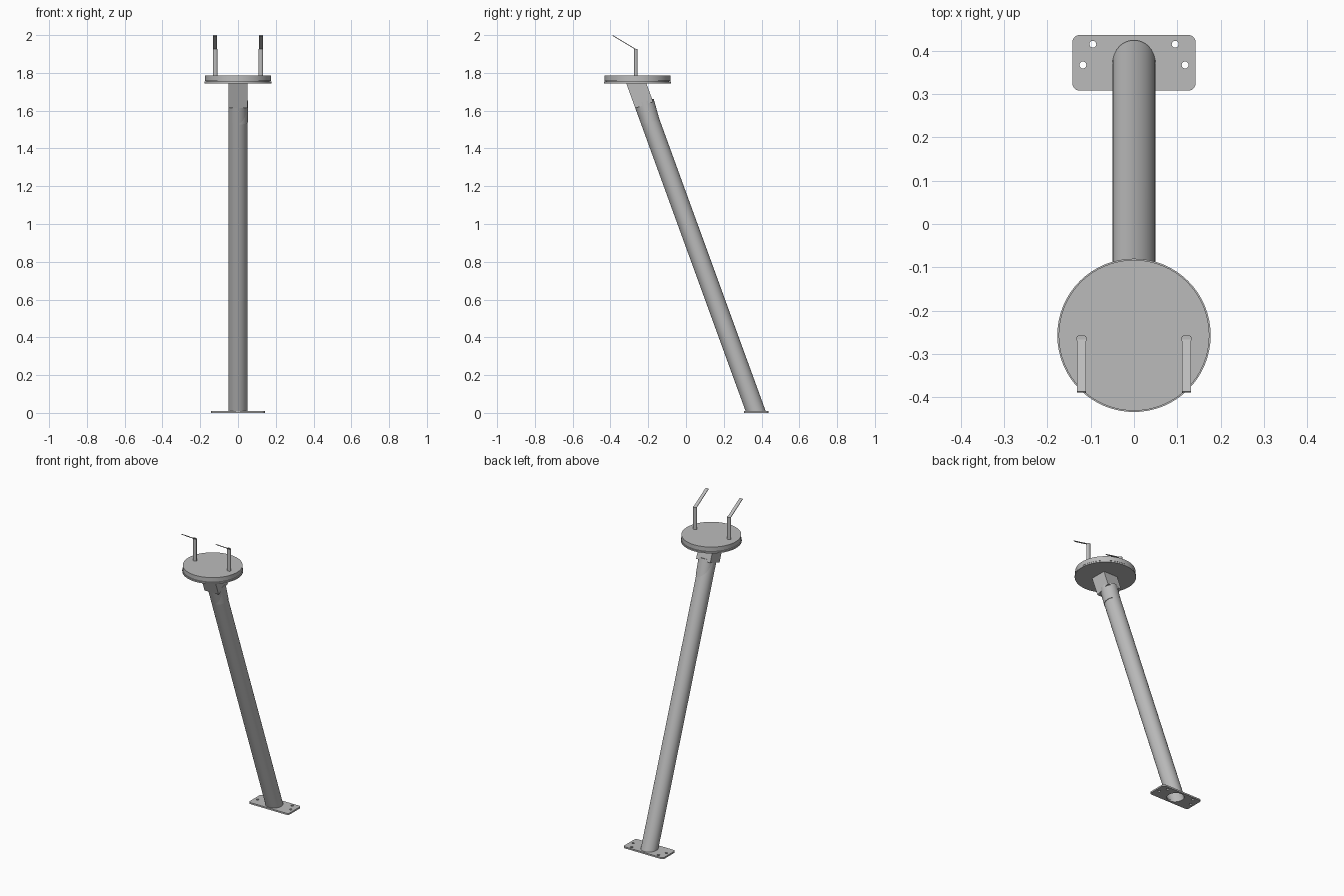
import bpy, bmesh, math
from mathutils import Matrix, Vector

cube = bpy.data.objects.get("Cube")
if cube:
    bpy.data.objects.remove(cube, do_unlink=True)

steel = bpy.data.materials.new("grey steel")
steel.use_nodes = True
colour = (0.5, 0.5, 0.5, 1)
steel.diffuse_color = colour
steel.node_tree.nodes["Principled BSDF"].inputs["Base Color"].default_value = colour

TILT = math.radians(20)
FOOT = Vector((0, 0.372, 0))
AXIS = Vector((0, -math.sin(TILT), math.cos(TILT)))
DISC_Y = -0.257
DISC_Z = 1.745


def finish(name, bm):
    mesh = bpy.data.meshes.new(name)
    bm.to_mesh(mesh)
    bm.free()
    mesh.materials.append(steel)
    obj = bpy.data.objects.new(name, mesh)
    bpy.context.collection.objects.link(obj)
    bpy.ops.object.select_all(action="DESELECT")
    obj.select_set(True)
    bpy.context.view_layer.objects.active = obj
    bpy.ops.object.shade_smooth_by_angle(angle=math.radians(35))
    return obj


def add_prism(bm, start, end, radius, sides=48, turn=0.0, caps=True):
    """Regular prism running between two points."""
    span = end - start
    rot = Matrix.Rotation(-math.atan2(span.y, span.z) , 4, "X")
    place = Matrix.Translation((start + end) / 2) @ rot @ Matrix.Rotation(turn, 4, "Z")
    bmesh.ops.create_cone(bm, cap_ends=caps, segments=sides, radius1=radius,
                          radius2=radius, depth=span.length, matrix=place)


def cut(bm, point, normal):
    """Keep the part behind the plane."""
    bmesh.ops.bisect_plane(bm, geom=bm.verts[:] + bm.edges[:] + bm.faces[:],
                           plane_co=point, plane_no=normal, clear_outer=True)


def along(z):
    """Point on the post axis at a height."""
    return FOOT + AXIS * (z / AXIS.z)


# Leaning post, open at the foot
bm = bmesh.new()
add_prism(bm, along(-0.1), along(1.64), 0.05, caps=False)
cut(bm, FOOT, Vector((0, 0, -1)))
finish("post", bm)

# Square socket, cut level under the disc
bm = bmesh.new()
add_prism(bm, along(1.63), along(1.9), 0.05 * math.sqrt(2), 4, math.pi / 4)
cut(bm, Vector((0, 0, DISC_Z)), Vector((0, 0, 1)))
finish("socket", bm)

# Short sleeve set slightly askew behind the joint
bm = bmesh.new()
offset = Vector((0.003, 0, 0))
add_prism(bm, along(1.54) + offset, along(1.65) + offset + Vector((0, 0.009, 0)), 0.05)
finish("sleeve", bm)

# Disc with a shallow groove between two rims
bm = bmesh.new()
for low, high, radius in ((0, 0.009, 0.177), (0.009, 0.012, 0.168),
                          (0.012, 0.04, 0.174)):
    add_prism(bm, Vector((0, DISC_Y, DISC_Z + low)),
              Vector((0, DISC_Y, DISC_Z + high)), radius, 64)
finish("disc", bm)

# Prongs: upright rod with a thin strip bent forward
for side, x in (("left", 0.121), ("right", -0.121)):
    bm = bmesh.new()
    add_prism(bm, Vector((0, 0, 1.78)), Vector((0, 0, 1.927)), 0.0125, 20)
    bmesh.ops.transform(bm, verts=bm.verts[:],
                        matrix=Matrix.Translation((x, -0.265, 0)) @ Matrix.Diagonal((1, 0.75, 1, 1)))
    finish(side + "_prong_rod", bm)

    bm = bmesh.new()
    back, front = Vector((x, -0.26, 1.921)), Vector((x, -0.388, 1.998))
    span = front - back
    pitch = Matrix.Rotation(math.atan2(-span.z, -span.y) + math.pi, 4, "X")
    pitch = Matrix.Rotation(math.atan2(span.z, span.y) - math.pi, 4, "X")
    bmesh.ops.create_cube(bm, size=1, matrix=Matrix.Translation((back + front) / 2) @ pitch
                          @ Matrix.Diagonal((0.021, span.length, 0.004, 1)))
    finish(side + "_prong_strip", bm)


# Foot plate with rounded corners, bolt holes and an opening under the post
def add_loop(curve, points):
    spline = curve.splines.new("POLY")
    spline.points.add(len(points) - 1)
    for p, (x, y) in zip(spline.points, points):
        p.co = (x, y, 0, 1)
    spline.use_cyclic_u = True


def ring(x, y, rx, ry, count, first=0.0, sweep=math.tau):
    return [(x + rx * math.cos(first + sweep * i / count),
             y + ry * math.sin(first + sweep * i / count)) for i in range(count)]


curve = bpy.data.curves.new("foot_outline", "CURVE")
curve.dimensions = "2D"
curve.fill_mode = "BOTH"
curve.extrude = 0.005
CORNER = 0.016
outline = []
for i, (sx, sy) in enumerate(((1, 1), (-1, 1), (-1, -1), (1, -1))):
    outline += ring(sx * (0.142 - CORNER), sy * (0.064 - CORNER), CORNER, CORNER,
                    9, i * math.pi / 2, math.pi / 2 * 9 / 8)
add_loop(curve, outline)
for sx in (1, -1):
    add_loop(curve, ring(sx * 0.095, 0.043, 0.008, 0.008, 20))
    add_loop(curve, ring(sx * 0.118, -0.005, 0.008, 0.008, 20))
add_loop(curve, ring(0, 0, 0.049, 0.049 / math.cos(TILT), 48))
helper = bpy.data.objects.new("foot_outline", curve)
bpy.context.collection.objects.link(helper)
bm = bmesh.new()
bm.from_mesh(helper.to_mesh())
bmesh.ops.remove_doubles(bm, verts=bm.verts[:], dist=0.0001)
bmesh.ops.translate(bm, verts=bm.verts[:], vec=(0, FOOT.y, 0.005))
helper.to_mesh_clear()
bpy.data.objects.remove(helper, do_unlink=True)
finish("foot_plate", bm)
